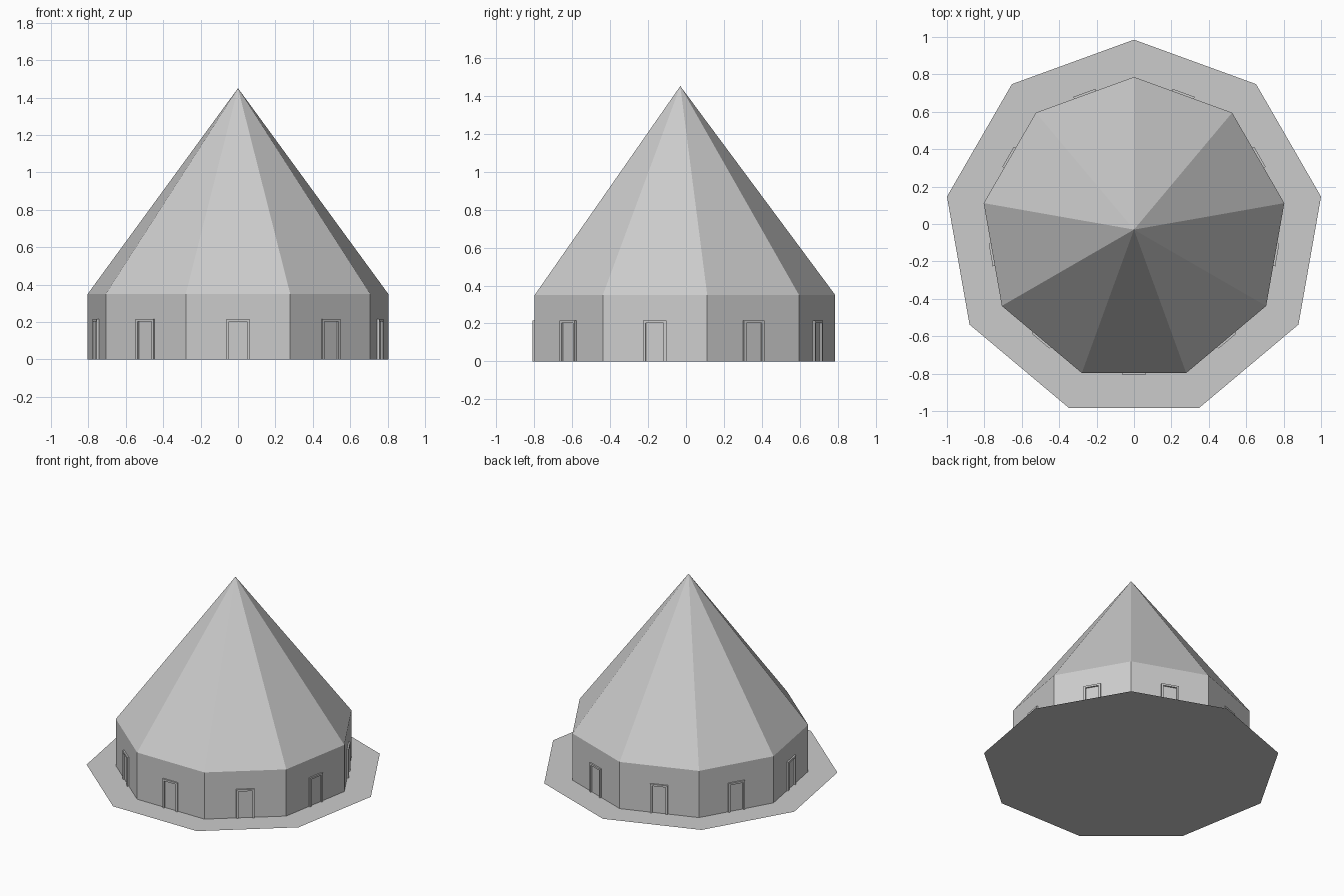
import bpy, bmesh, math
from mathutils import Matrix, Vector

SIDES = 9
CENTRE_Y = -0.03
GROUND_R, WALL_R = 1.0154, 0.816
WALL_TOP, APEX = 0.35, 1.45
APOTHEM = WALL_R * math.cos(math.pi / SIDES)

cube = bpy.data.objects.get("Cube")
if cube:
    bpy.data.objects.remove(cube, do_unlink=True)

# One plain grey for everything
grey = bpy.data.materials.new("plain_grey")
grey.use_nodes = True
colour = (0.6, 0.6, 0.6, 1)
grey.diffuse_color = colour
grey.node_tree.nodes["Principled BSDF"].inputs["Base Color"].default_value = colour


def finish(name, bm):
    bmesh.ops.recalc_face_normals(bm, faces=bm.faces)
    mesh = bpy.data.meshes.new(name)
    bm.to_mesh(mesh)
    bm.free()
    mesh.materials.append(grey)
    obj = bpy.data.objects.new(name, mesh)
    obj.location.y = CENTRE_Y
    bpy.context.collection.objects.link(obj)
    return obj


def ring(bm, radius, z):
    """Nine-sided ring with one corner pointing to the back."""
    angles = [math.pi / 2 + i * math.tau / SIDES for i in range(SIDES)]
    return [bm.verts.new((radius * math.cos(a), radius * math.sin(a), z)) for a in angles]


# Flat ground slab
bm = bmesh.new()
face = bm.faces.new(ring(bm, GROUND_R, 0))
finish("ground_slab", bm)

# Walls
bm = bmesh.new()
low, high = ring(bm, WALL_R, 0), ring(bm, WALL_R, WALL_TOP)
for i in range(SIDES):
    j = (i + 1) % SIDES
    bm.faces.new((low[i], low[j], high[j], high[i]))
finish("walls", bm)

# Pointed roof
bm = bmesh.new()
eave = ring(bm, WALL_R, WALL_TOP)
tip = bm.verts.new((0, 0, APEX))
for i in range(SIDES):
    bm.faces.new((eave[i], eave[(i + 1) % SIDES], tip))
finish("roof", bm)

# Door frame outline, extruded out of the wall and repeated on each side
outline = [(-0.062, 0), (-0.062, 0.216), (0.062, 0.216), (0.062, 0),
           (0.048, 0), (0.048, 0.202), (-0.048, 0.202), (-0.048, 0)]
for i in range(SIDES):
    bm = bmesh.new()
    face = bm.faces.new([bm.verts.new((x, -APOTHEM, z)) for x, z in outline])
    front = bmesh.ops.extrude_face_region(bm, geom=[face], use_keep_orig=True)
    moved = [v for v in front["geom"] if isinstance(v, bmesh.types.BMVert)]
    bmesh.ops.translate(bm, verts=moved, vec=Vector((0, -0.011, 0)))
    bm.transform(Matrix.Rotation(i * math.tau / SIDES, 4, "Z"))
    finish(f"door_frame_{i + 1}", bm)
